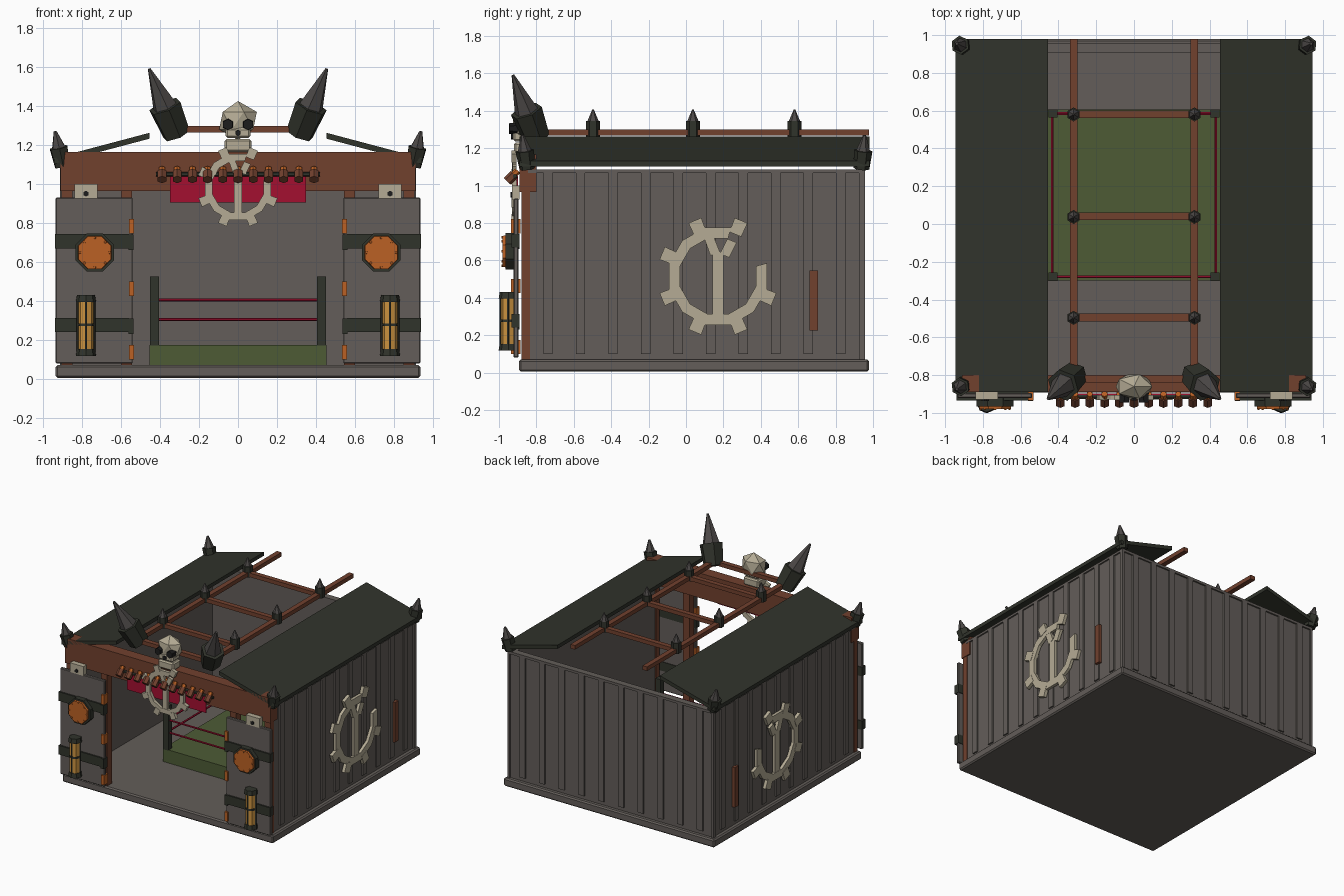
import bpy, bmesh, math
from mathutils import Vector, Matrix

if "Cube" in bpy.data.objects:
    bpy.data.objects.remove(bpy.data.objects["Cube"])


def material(name, r, g, b):
    m = bpy.data.materials.new(name)
    m.use_nodes = True
    m.diffuse_color = (r, g, b, 1)
    m.node_tree.nodes["Principled BSDF"].inputs["Base Color"].default_value = (r, g, b, 1)
    return m


GREY = material("weathered_grey", .125, .11, .1)
DARK = material("dark_iron", .03, .033, .024)
STEEL = material("steel", .075, .068, .065)
BROWN = material("brown_wood", .165, .052, .027)
RED = material("red_cloth", .37, .005, .03)
GREEN = material("green_mat", .075, .105, .036)
BONE = material("bone", .46, .41, .3)
ORANGE = material("copper_orange", .5, .12, .018)
AMBER = material("amber_glass", .6, .29, .05)
BLACK = material("black", .012, .012, .012)


def finish(name, bm, mat):
    bmesh.ops.recalc_face_normals(bm, faces=bm.faces)
    mesh = bpy.data.meshes.new(name)
    bm.to_mesh(mesh)
    bm.free()
    mesh.materials.append(mat)
    ob = bpy.data.objects.new(name, mesh)
    bpy.context.collection.objects.link(ob)
    return ob


def box(name, x, y, z, mat, bevel=0):
    """Box from (low, high) ranges."""
    bm = bmesh.new()
    bmesh.ops.create_cube(bm, size=1)
    for v in bm.verts:
        v.co = [r[0] if c < 0 else r[1] for c, r in zip(v.co, (x, y, z))]
    ob = finish(name, bm, mat)
    if bevel:
        ob.modifiers.new("bevel", "BEVEL").width = bevel
    return ob


def taper(name, start, end, r0, r1, sides, mat, turn=0):
    """Cylinder or cone between two points."""
    start, end = Vector(start), Vector(end)
    axis = end - start
    bm = bmesh.new()
    bmesh.ops.create_cone(bm, cap_ends=True, segments=sides, radius1=r0, radius2=r1, depth=axis.length)
    spin = axis.to_track_quat("Z", "Y").to_matrix().to_4x4() @ Matrix.Rotation(turn, 4, "Z")
    bm.transform(Matrix.Translation((start + end) / 2) @ spin)
    return finish(name, bm, mat)


def slab(bm, points, depth):
    """Extrude a flat outline (u, v) by depth along w."""
    low = [bm.verts.new((u, v, 0)) for u, v in points]
    high = [bm.verts.new((u, v, depth)) for u, v in points]
    bm.faces.new(low)
    bm.faces.new(high)
    for i in range(len(points)):
        j = (i + 1) % len(points)
        bm.faces.new((low[i], low[j], high[j], high[i]))


def frame(u, v, w, origin):
    m = Matrix((u, v, w)).transposed().to_4x4()
    m.translation = origin
    return m


def emblem(name, matrix, depth):
    """Open cog with a central bar."""
    bm = bmesh.new()

    def polar(r, deg):
        return r * math.cos(math.radians(deg)), r * math.sin(math.radians(deg))
    for a in range(75, 375, 30):
        slab(bm, [polar(.27, a), polar(.27, a + 30), polar(.21, a + 30), polar(.21, a)], depth)
    for k in range(1, 8):
        a = 22.5 + 45 * k
        slab(bm, [polar(.245, a - 8), polar(.325, a - 6.5), polar(.325, a + 6.5), polar(.245, a + 8)], depth * 1.1)
    slab(bm, [(-.03, -.22), (.03, -.22), (.03, .13), (-.03, .13)], depth * .9)
    slab(bm, [(-.08, .22), (-.03, .23), (.01, .13), (-.04, .11)], depth * .95)
    slab(bm, [(.05, .2), (.1, .18), (.06, .1), (.01, .12)], depth * .95)
    bm.transform(matrix)
    finish(name, bm, BONE)


def spike(name, start, tip, base_len, r, cone_r, sides=6):
    """Iron socket with a steel point."""
    start, tip = Vector(start), Vector(tip)
    mid = start + (tip - start).normalized() * base_len
    taper(name + "_socket", start, mid, r * .85, r, sides, DARK)
    taper(name + "_point", mid, tip, cone_r, .008, sides, STEEL)


# Base and walls
box("base_slab", (-.935, .935), (-.893, .979), (.005, .07), GREY, .01)
box("back_wall", (-.9, .9), (.905, .945), (.07, 1.085), GREY)
box("back_top_rail", (-.9, .9), (.945, .957), (1.065, 1.085), GREY)
for i in range(10):
    c = -.79 + i * .175
    box("back_batten", (c - .025, c + .025), (.94, .957), (.1, 1.065), GREY)

# Front beam with banner and cog
box("front_beam", (-.91, .91), (-.89, -.8), (.965, 1.165), BROWN)
box("banner", (-.35, .35), (-.905, -.897), (.905, 1.05), RED)
emblem("front_cog", frame((.65, 0, 0), (0, 0, .65), (0, -1, 0), (0, -.905, .985)), .025)
taper("bead_rod", (-.42, -.915, 1.05), (.42, -.915, 1.05), .012, .012, 6, DARK)
for i in range(11):
    x = (i - 5) * .078
    taper("bead", (x, -.955, 1.022), (x, -.918, 1.06), .026, .026, 6, BROWN)
    taper("bead_cap", (x, -.918, 1.06), (x, -.9, 1.08), .018, .018, 6, ORANGE)

# Ring platform
box("ring_platform", (-.455, .455), (-.3, .605), (.07, .175), GREEN)
for z in (.305, .405):
    for y in (-.28, .585):
        taper("ring_rope", (-.43, y, z), (.43, y, z), .008, .008, 6, RED)

# Open rafters
for y in (-.495, .04, .58):
    box("cross_rafter", (-.32, .32), (y - .02, y + .02), (1.265, 1.297), BROWN)
box("front_rafter", (-.32, .32), (-.84, -.8), (1.265, 1.297), BROWN)

# Skull
bm = bmesh.new()
bmesh.ops.create_icosphere(bm, subdivisions=1, radius=1)
bm.transform(Matrix.Translation((0, -.86, 1.325)) @ Matrix.Diagonal((.108, .075, .1, 1)))
finish("skull_cranium", bm, BONE)
box("skull_cheek", (-.065, .065), (-.925, -.82), (1.235, 1.29), BONE, .012)
box("skull_jaw", (-.068, .068), (-.92, -.82), (1.165, 1.23), BONE, .01)
taper("skull_nose", (0, -.9, 1.262), (0, -.935, 1.262), .016, .016, 6, BLACK)

for s in (-1, 1):
    def mbox(name, x, y, z, mat, bevel=0):
        return box(name, sorted((s * x[0], s * x[1])), y, z, mat, bevel)

    # Side walls
    mbox("side_wall", (.86, .9), (-.845, .945), (.07, 1.085), GREY)
    mbox("side_top_rail", (.9, .912), (-.845, .957), (1.068, 1.085), GREY)
    mbox("wall_corner", (.895, .912), (.925, .957), (.07, 1.085), GREY)
    for i in range(10):
        c = -.738 + i * .174
        mbox("side_batten", (.895, .912), (c - .025, c + .025), (.1, 1.068), GREY)
    mbox("side_plank", (.905, .93), (.66, .707), (.225, .545), BROWN)
    emblem("side_cog", frame((0, 1, 0), (0, 0, 1), (s, 0, 0), (s * .91, .171, .515)), .024)

    # Sloped roof panel
    bm = bmesh.new()
    slab(bm, [(.455, 1.262), (.945, 1.132), (.945, 1.102), (.455, 1.232)], 1.87)
    bm.transform(frame((s, 0, 0), (0, 0, 1), (0, 1, 0), (0, -.89, 0)))
    finish("roof_panel", bm, DARK)

    # Door frame posts
    mbox("corner_post", (.85, .905), (-.88, -.835), (.07, .97), BROWN)
    mbox("door_post", (.545, .6), (-.88, -.82), (.07, .97), BROWN)

    # Door leaf with straps, hinges and bracket
    mbox("door", (.54, .935), (-.922, -.895), (.08, .93), GREY, .005)
    for z in (.67, .24):
        mbox("door_strap", (.56, .94), (-.934, -.89), (z, z + .072), DARK)
        mbox("strap_end", (.535, .562), (-.938, -.89), (z - .01, z + .07), DARK)
    for z in (.745, .425, .1):
        mbox("hinge", (.533, .56), (-.935, -.885), (z, z + .075), ORANGE)
    mbox("door_bracket", (.72, .84), (-.93, -.89), (.925, 1.0), BONE)
    taper("bracket_bolt", (s * .78, -.92, .95), (s * .78, -.937, .95), .015, .015, 6, BLACK)

    # Medallion
    x = s * .735
    taper("medallion_rim", (x, -.92, .648), (x, -.965, .648), .106, .106, 8, DARK, math.pi / 8)
    taper("medallion", (x, -.93, .648), (x, -.98, .648), .097, .09, 8, ORANGE, math.pi / 8)
    for k in range(8):
        a = k * math.pi / 4
        px, pz = x + .076 * math.cos(a), .648 + .076 * math.sin(a)
        taper("medallion_rivet", (px, -.975, pz), (px, -.986, pz), .008, .006, 6, ORANGE)

    # Lantern
    x = s * .78
    taper("lantern_glass", (x, -.95, .14), (x, -.95, .4), .04, .04, 8, AMBER)
    for z in (.118, .395):
        taper("lantern_cap", (x, -.95, z), (x, -.95, z + .035), .052, .046, 8, DARK)
    taper("lantern_band", (x, -.95, .27), (x, -.95, .285), .045, .045, 8, DARK)
    for k in range(4):
        a = k * math.pi / 2
        bx, by = x + .042 * math.cos(a), -.95 + .042 * math.sin(a)
        taper("lantern_bar", (bx, by, .12), (bx, by, .42), .006, .006, 4, DARK)

    # Ring posts and side ropes
    for y in (-.28, .585):
        mbox("ring_post", (.405, .452), (y - .022, y + .022), (.17, .525), DARK)
    for z in (.305, .405):
        taper("ring_side_rope", (s * .432, -.28, z), (s * .432, .585, z), .008, .008, 6, RED)

    # Long rafters and spikes
    mbox("long_rafter", (.3, .34), (-.85, .979), (1.267, 1.3), BROWN)
    for y in (-.497, .037, .58):
        taper("rafter_spike_base", (s * .32, y, 1.262), (s * .32, y, 1.345), .037, .037, 6, DARK)
        taper("rafter_spike_point", (s * .32, y, 1.345), (s * .32, y, 1.407), .03, .004, 6, STEEL)
    spike("large_spike", (s * .315, -.8, 1.255), (s * .455, -.925, 1.59), .165, .088, .065)
    spike("front_corner_spike", (s * .9, -.848, 1.09), (s * .938, -.875, 1.27), .1, .05, .037)
    spike("back_corner_spike", (s * .9, .938, 1.09), (s * .938, .955, 1.27), .1, .05, .037)

    # Skull eyes
    taper("skull_eye", (s * .05, -.88, 1.305), (s * .052, -.945, 1.305), .032, .028, 6, BLACK)
